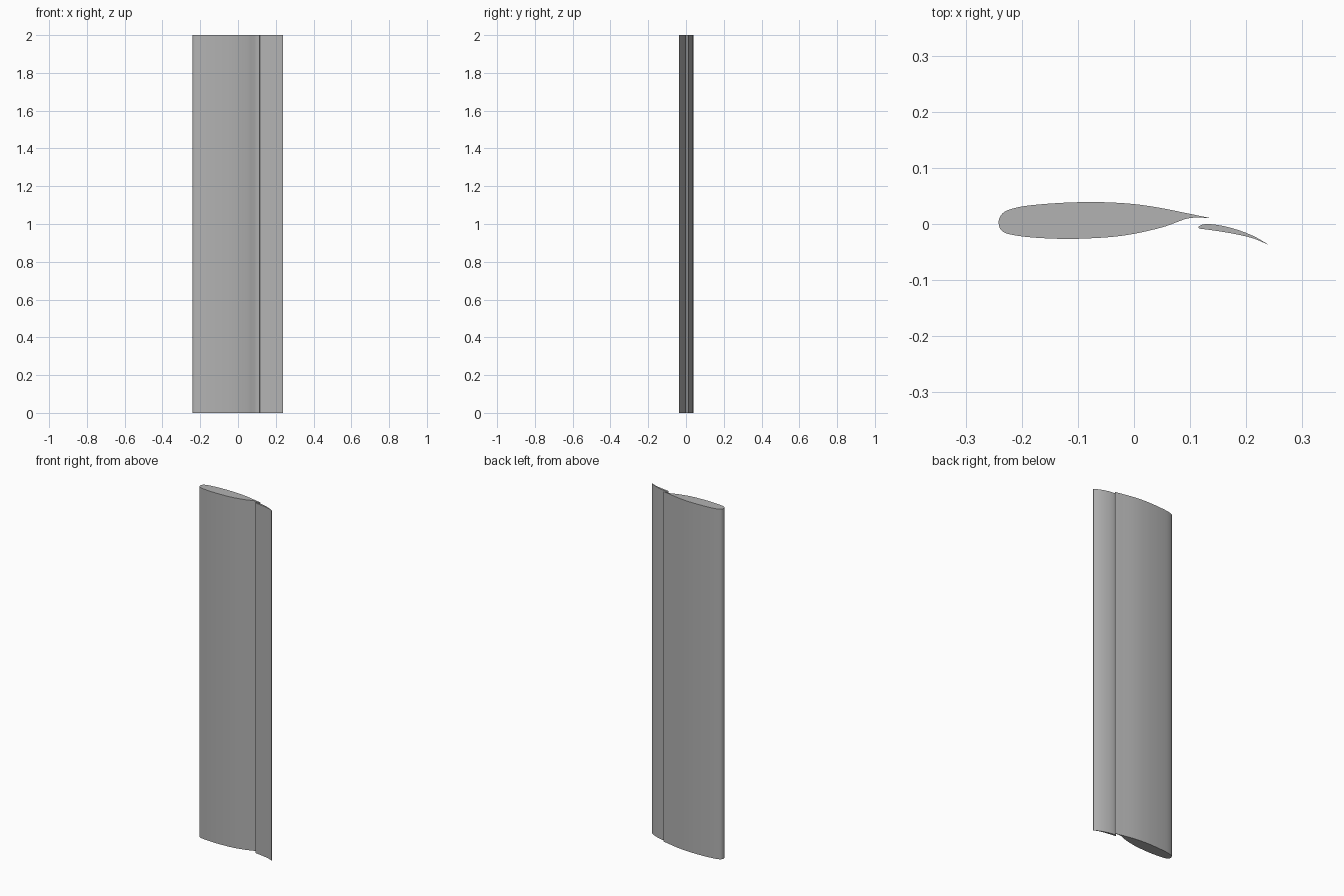
import bpy, bmesh
from mathutils import Vector

SPAN = 2.0
STEPS = 5

old = bpy.data.objects.get("Cube")
if old:
    bpy.data.objects.remove(old, do_unlink=True)

grey = bpy.data.materials.new("plain grey")
grey.use_nodes = True
colour = (0.45, 0.45, 0.45, 1)
grey.diffuse_color = colour
grey.node_tree.nodes["Principled BSDF"].inputs["Base Color"].default_value = colour


def smooth_outline(points):
    """Curve through the points, from trailing edge round the nose and back."""
    p = [Vector(q) for q in points]
    p = [p[0]] + p + [p[-1]]
    out = []
    for a, b, c, d in zip(p, p[1:], p[2:], p[3:]):
        for i in range(STEPS):
            t = i / STEPS
            m0 = (c - a) / 2
            m1 = (d - b) / 2
            out.append(b * (2*t**3 - 3*t**2 + 1) + m0 * (t**3 - 2*t**2 + t)
                       + c * (3*t**2 - 2*t**3) + m1 * (t**3 - t**2))
    return out + [p[-1]]


def extruded_section(name, points):
    bm = bmesh.new()
    base = bm.faces.new([bm.verts.new((v.x, v.y, 0)) for v in smooth_outline(points)])
    top = bmesh.ops.extrude_face_region(bm, geom=[base], use_keep_orig=True)
    verts = [g for g in top["geom"] if isinstance(g, bmesh.types.BMVert)]
    bmesh.ops.translate(bm, verts=verts, vec=(0, 0, SPAN))
    bmesh.ops.recalc_face_normals(bm, faces=bm.faces)
    mesh = bpy.data.meshes.new(name)
    bm.to_mesh(mesh)
    bm.free()
    mesh.materials.append(grey)
    obj = bpy.data.objects.new(name, mesh)
    bpy.context.collection.objects.link(obj)
    bpy.ops.object.select_all(action="DESELECT")
    obj.select_set(True)
    bpy.context.view_layer.objects.active = obj
    bpy.ops.object.shade_smooth_by_angle(angle=0.5)


# Main wing with a hollowed cove under its thin trailing lip
extruded_section("main_wing", [
    (.134, .011), (.1, .018), (.045, .029), (0, .0355), (-.045, .0385),
    (-.087, .039), (-.133, .0375), (-.187, .033), (-.218, .027),
    (-.233, .02), (-.24, .01), (-.241, 0), (-.237, -.0105), (-.223, -.018),
    (-.187, -.0235), (-.145, -.026), (-.105, -.0265), (-.045, -.0235),
    (0, -.0175), (.05, -.006), (.078, .004), (.094, .0095), (.112, .0115),
    (.134, .0105)])

# Slotted flap, drooping behind the main wing
extruded_section("flap", [
    (.239, -.0365), (.215, -.0225), (.188, -.0115), (.161, -.004),
    (.139, -.0005), (.125, -.0005), (.117, -.0035), (.115, -.0065),
    (.119, -.0085), (.135, -.0105), (.161, -.0145), (.188, -.0195),
    (.215, -.0265), (.239, -.037)])
